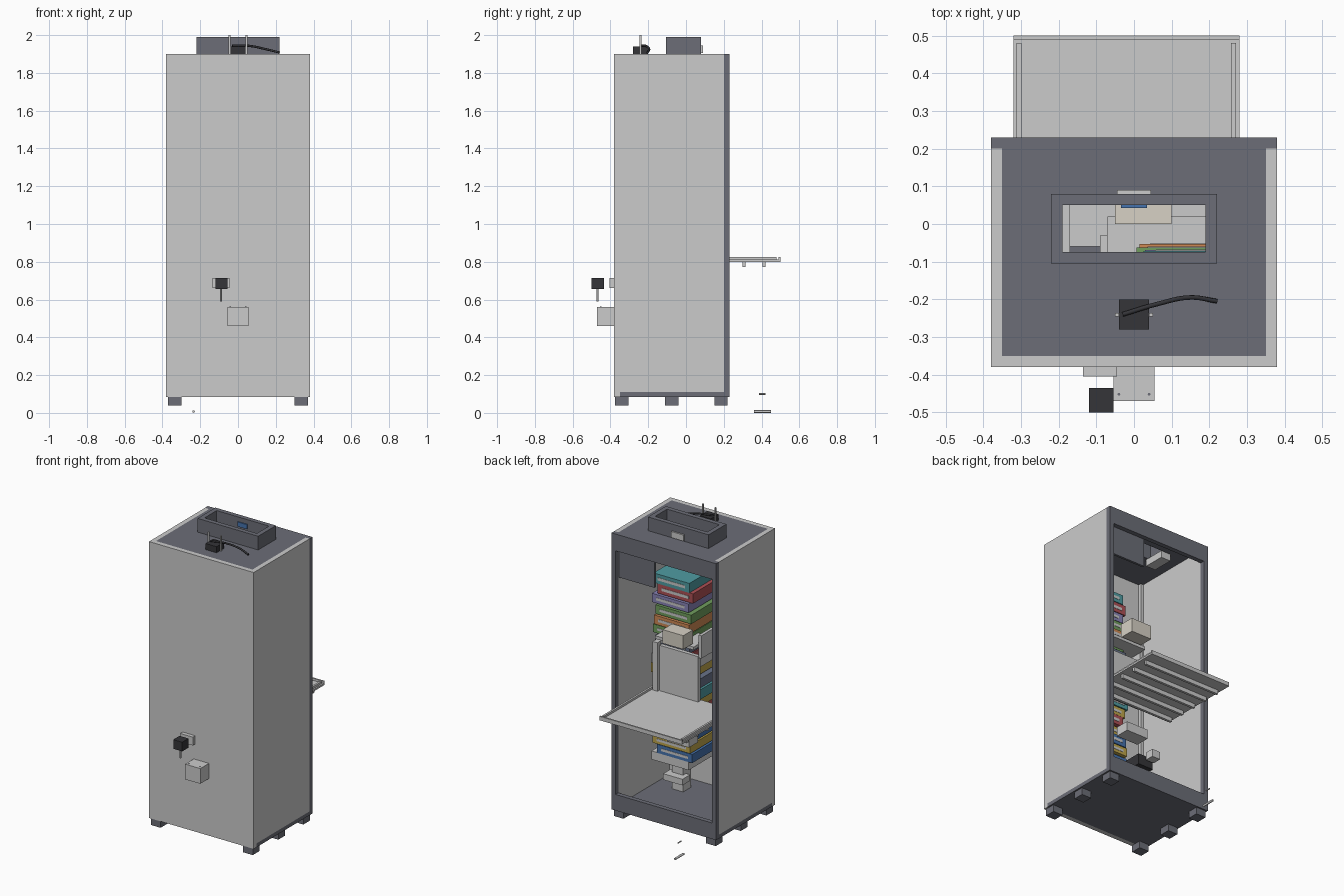
import bpy, random

if "Cube" in bpy.data.objects:
    bpy.data.objects.remove(bpy.data.objects["Cube"])
random.seed(4)

COL = dict(dark=(.15, .155, .185), black=(.035, .035, .04), teal=(.08, .33, .36), red=(.42, .08, .09),
           purple=(.25, .23, .47), green=(.16, .34, .11), orange=(.62, .25, .09), yellow=(.52, .38, .07),
           blue=(.06, .17, .42), slate=(.14, .17, .25), cream=(.68, .64, .56), white=(.85, .85, .83))
mats = {}


def paint(o, c):
    if c:
        if c not in mats:
            mats[c] = bpy.data.materials.new(c)
            mats[c].diffuse_color = (*COL[c], 1)
        o.data.materials.append(mats[c])
    return o


def box(name, x0, x1, y0, y1, z0, z1, c=None, rot=0):
    """Box from its limits, optionally turned about z."""
    bpy.ops.mesh.primitive_cube_add(size=1, location=((x0+x1)/2, (y0+y1)/2, (z0+z1)/2), rotation=(0, 0, rot))
    o = bpy.context.object
    o.name = name
    o.scale = (x1-x0, y1-y0, z1-z0)
    return paint(o, c)


def tube(name, pts, r, c=None):
    """Round bar or hose along a smooth path."""
    cu = bpy.data.curves.new(name, 'CURVE')
    cu.dimensions = '3D'
    cu.bevel_depth, cu.bevel_resolution, cu.use_fill_caps = r, 2, True
    cu.resolution_u = 6
    s = cu.splines.new('BEZIER')
    s.bezier_points.add(len(pts)-1)
    for b, p in zip(s.bezier_points, pts):
        b.co = p
        b.handle_left_type = b.handle_right_type = 'AUTO'
    o = bpy.data.objects.new(name, cu)
    bpy.context.collection.objects.link(o)
    return paint(o, c)


# Cabinet shell, open at the back (+y)
box("front_panel", -.38, .38, -.38, -.35, .085, 1.9)
box("base_board", -.38, .38, -.35, .23, .085, .11, "dark")
box("roof_front", -.35, .35, -.35, -.075, 1.875, 1.9, "dark")
box("roof_back", -.35, .35, .05, .23, 1.875, 1.9, "dark")
box("back_top_beam", -.35, .35, .2, .23, 1.79, 1.875, "dark")
box("back_bottom_beam", -.35, .35, .2, .23, .11, .19, "dark")
for s in (-1, 1):
    def sbox(n, a, b, *r):
        return box(n, min(s*a, s*b), max(s*a, s*b), *r)
    sbox("side_panel", .35, .38, -.35, .2, .11, 1.9)
    sbox("back_post", .35, .38, .2, .23, .11, 1.9, "dark")
    sbox("roof_side", .19, .35, -.075, .05, 1.875, 1.9, "dark")
    sbox("corner_rail", .33, .35, -.35, -.33, .11, 1.875)
    for y in (-.375, -.11, .15):
        sbox("foot", .3, .37, y, y+.07, .04, .085, "dark")
    # Intake hopper side wall
    sbox("hopper_side", .19, .22, -.105, .08, 1.9, 1.99, "dark")

# Intake hopper on the roof
box("hopper_front", -.19, .19, -.105, -.075, 1.9, 1.99, "dark")
box("hopper_back", -.19, .19, .05, .08, 1.9, 1.99, "dark")
box("hopper_sensor", -.035, .035, .043, .05, 1.93, 1.96, "blue")
box("hopper_plate", -.045, .045, .08, .09, 1.905, 1.945)

# Roof motor with prongs and cable
box("roof_motor", -.04, .04, -.28, -.2, 1.9, 1.94, "black")
for x in (-.045, .045):
    box("roof_prong", x-.005, x+.005, -.246, -.236, 1.9, 2.0)
tube("roof_cable", [(-.03, -.24, 1.945), (.06, -.213, 1.943), (.15, -.195, 1.925), (.22, -.205, 1.908)], .006, "black")

# Parts on the front panel
box("front_box", -.055, .055, -.47, -.38, .46, .56)
for x in (-.04, .04):
    tube("front_box_screw", [(x, -.452, .556), (x, -.452, .563)], .004, "dark")
box("front_bracket", -.135, -.045, -.405, -.38, .66, .715)
box("front_motor", -.12, -.055, -.5, -.435, .655, .715, "black")
tube("front_motor_shaft", [(-.09, -.468, .655), (-.09, -.468, .59)], .005)

# Book stack on its lift platform
box("lift_platform", .03, .3, -.33, -.07, .32, .375)
box("lift_column", .14, .22, -.25, -.17, .11, .32)
box("lift_foot", .11, .25, -.2, -.12, .18, .22)
z = .375
order = ("blue yellow blue yellow red yellow teal slate yellow white red "
         "slate green orange green purple red teal").split()
step = (1.55-z)/len(order)
for i, c in enumerate(order):
    h = step*random.uniform(.82, 1.0)
    dx, dy = random.uniform(-.025, .025), random.uniform(-.012, .012)
    w = random.uniform(.25, .28)
    x0, x1, yf = .15-w/2+dx, .15+w/2+dx, -.065+dy
    box("book", x0, x1, -.33, yf, z, z+h, c)
    box("book_label", x0+.03, x1-.03, yf-.003, yf+.002, z+h*.35, z+h*.65, "white")
    z += step

# Sorting unit in front of the stack
box("sorter_panel", -.07, .21, -.05, -.025, .79, 1.11)
box("sorter_post", .215, .25, -.05, -.01, .79, 1.13)
box("sorter_shelf", -.07, .21, -.16, .02, 1.17, 1.19)
box("sorter_arm", -.09, -.07, -.16, -.03, 1.1, 1.25)
box("sorter_head", -.05, .1, 0, .1, 1.2, 1.29, "cream")

# Slide-out tray with rims and slats
box("tray_board", -.32, .28, -.06, .5, .8, .812)
box("tray_end_rim", -.32, .28, .49, .5, .812, .826)
for x in (-.312, .258):
    box("tray_side_rim", x, x+.013, -.06, .48, .812, .826)
for i in range(5):
    y = .405-.107*i
    box("tray_slat", -.3, .26, y, y+.016, .773, .8)

# Screen and small inner units
box("hanging_screen", .09, .345, .185, .2, 1.605, 1.85, "dark")
box("roof_sensor", -.24, -.17, -.09, .05, 1.83, 1.875)
box("tray_bracket", -.06, .1, -.04, .055, .54, .6)
box("inner_clamp", -.32, -.26, -.2, -.14, .58, .63)
box("inner_motor", -.33, -.22, -.34, -.22, .55, .62, "black")
box("floor_unit", -.26, -.16, -.2, -.08, .11, .3, "black")

# Loose bars under the tray
tube("low_bar", [(-.235, .36, .007), (-.235, .45, .007)], .007)
tube("upper_bar", [(-.235, .387, .1), (-.235, .42, .1)], .004)

for m in bpy.data.materials:
    if m.users and not m.is_grease_pencil:
        m.use_nodes = True
        m.node_tree.nodes["Principled BSDF"].inputs["Base Color"].default_value = m.diffuse_color
